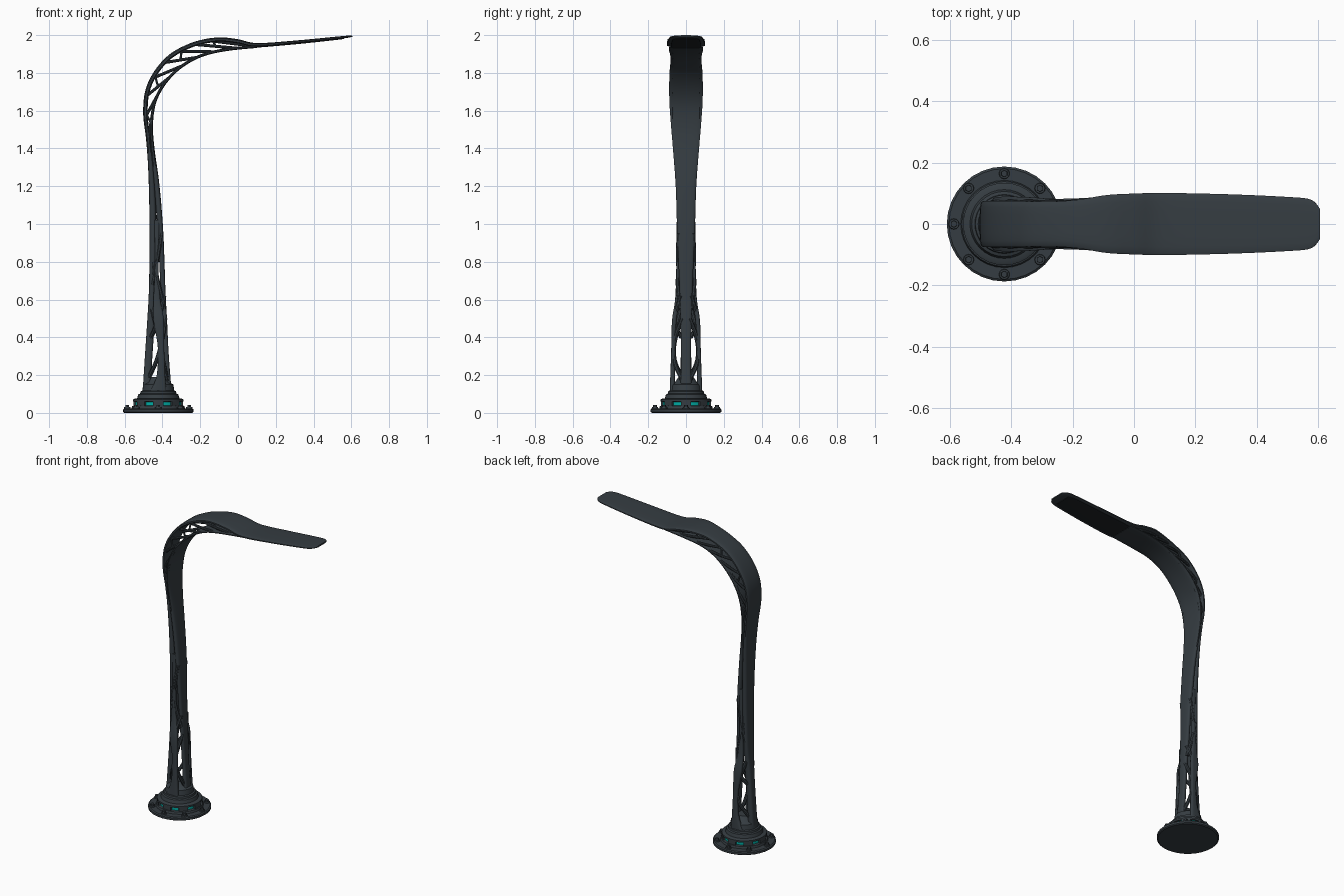
import bpy, bmesh, math
from mathutils import Vector

cube = bpy.data.objects.get("Cube")
if cube:
    bpy.data.objects.remove(cube)


def material(name, rgb):
    m = bpy.data.materials.new(name)
    m.use_nodes = True
    m.diffuse_color = (*rgb, 1)
    m.node_tree.nodes["Principled BSDF"].inputs["Base Color"].default_value = (*rgb, 1)
    return m


METAL = material("dark blue grey metal", (0.036, 0.046, 0.054))
BLACK = material("black panel", (0.014, 0.017, 0.02))
TEAL = material("teal light", (0.0, 0.4, 0.36))
CX = -0.422


def finish(obj, mat, angle=40):
    obj.data.materials.append(mat)
    bpy.ops.object.select_all(action='DESELECT')
    obj.select_set(True)
    bpy.context.view_layer.objects.active = obj
    bpy.ops.object.shade_smooth_by_angle(angle=math.radians(angle))
    return obj


def from_bmesh(name, bm, mat, angle=40):
    bmesh.ops.recalc_face_normals(bm, faces=bm.faces)
    mesh = bpy.data.meshes.new(name)
    bm.to_mesh(mesh)
    bm.free()
    obj = bpy.data.objects.new(name, mesh)
    bpy.context.collection.objects.link(obj)
    return finish(obj, mat, angle)


def at(rows, u):
    """Smooth interpolation through rows at parameter u."""
    i = min(int(u), len(rows) - 2)
    t = u - i
    a, b, c, d = (rows[max(0, min(len(rows) - 1, i + k))] for k in (-1, 0, 1, 2))
    return [0.5 * (2 * q + (r - p) * t + (2 * p - 5 * q + 4 * r - s) * t * t
                   + (3 * q - p - 3 * r + s) * t ** 3) for p, q, r, s in zip(a, b, c, d)]


def sweep(name, rows, mat=METAL, steps=5, sides=16):
    """Flat rounded bar along rows of x, y, z, half width, thickness."""
    n = (len(rows) - 1) * steps
    pts = [at(rows, k / steps) for k in range(n + 1)]
    bm = bmesh.new()
    rings = []
    for k, (x, y, z, w, th) in enumerate(pts):
        p, q = pts[max(0, k - 1)], pts[min(n, k + 1)]
        tan = Vector((q[0] - p[0], 0, q[2] - p[2])).normalized()
        nor = Vector((-tan.z, 0, tan.x))
        ring = []
        for j in range(sides):
            a = 2 * math.pi * (j + 0.5) / sides
            c, s = math.cos(a), math.sin(a)
            across = w * math.copysign(abs(c) ** 0.55, c)
            out = th / 2 * math.copysign(abs(s) ** 0.6, s)
            ring.append(bm.verts.new(Vector((x, y + across, z)) + nor * out))
        rings.append(ring)
    for r1, r2 in zip(rings, rings[1:]):
        for j in range(sides):
            m = (j + 1) % sides
            bm.faces.new((r1[j], r1[m], r2[m], r2[j]))
    bm.faces.new(rings[0])
    bm.faces.new(rings[-1])
    return from_bmesh(name, bm, mat, 50)


def lathe(name, profile, mat=METAL, sides=32):
    """Closed solid of revolution around the pole axis."""
    bm = bmesh.new()
    rings = [[bm.verts.new((CX + r * math.cos(2 * math.pi * j / sides),
                            r * math.sin(2 * math.pi * j / sides), z))
              for j in range(sides)] for r, z in profile]
    for r1, r2 in zip(rings, rings[1:]):
        for j in range(sides):
            m = (j + 1) % sides
            bm.faces.new((r1[j], r1[m], r2[m], r2[j]))
    bm.faces.new(rings[0])
    bm.faces.new(rings[-1])
    return from_bmesh(name, bm, mat, 30)


def tube(name, points, radius):
    """Smooth round strut through points."""
    cu = bpy.data.curves.new(name, 'CURVE')
    cu.dimensions = '3D'
    cu.bevel_depth, cu.bevel_resolution, cu.resolution_u = radius, 2, 5
    cu.use_fill_caps = True
    sp = cu.splines.new('BEZIER')
    sp.bezier_points.add(len(points) - 1)
    for bp, p in zip(sp.bezier_points, points):
        bp.co = p
        bp.handle_left_type = bp.handle_right_type = 'AUTO'
    obj = bpy.data.objects.new(name, cu)
    bpy.context.collection.objects.link(obj)
    bpy.ops.object.select_all(action='DESELECT')
    obj.select_set(True)
    bpy.context.view_layer.objects.active = obj
    bpy.ops.object.convert(target='MESH')
    return finish(bpy.context.view_layer.objects.active, METAL)


# Base flange, glowing ring and collar
lathe("base_flange", [(0.18, 0), (0.187, 0.005), (0.187, 0.018), (0.18, 0.023),
                      (0.142, 0.023), (0.138, 0.036), (0.125, 0.04)])
lathe("light_ring", [(0.124, 0.036), (0.124, 0.062)], TEAL)
lathe("collar", [(0.12, 0.058), (0.134, 0.06), (0.134, 0.071), (0.126, 0.075),
                 (0.112, 0.077), (0.106, 0.098), (0.096, 0.102), (0.094, 0.114),
                 (0.085, 0.118), (0.08, 0.15), (0.06, 0.16), (0.04, 0.19)])

# Blocks clipped over the ring, and bolts around the flange
for i in range(8):
    a = i * math.pi / 4
    bm = bmesh.new()
    bmesh.ops.create_cube(bm, size=1)
    for v in bm.verts:
        x, y, z = v.co.x * 0.02 + 0.122, v.co.y * 0.055, v.co.z * 0.03 + 0.047
        v.co = (CX + x * math.cos(a) - y * math.sin(a), x * math.sin(a) + y * math.cos(a), z)
    from_bmesh(f"ring_clip_{i + 1}", bm, METAL)
    for part, r, h, z in (("washer", 0.018, 0.008, 0.026), ("bolt", 0.012, 0.018, 0.033)):
        bm = bmesh.new()
        bmesh.ops.create_cone(bm, cap_ends=True, segments=6 if part == "bolt" else 12,
                              radius1=r, radius2=r * 0.9, depth=h)
        bmesh.ops.translate(bm, verts=bm.verts, vec=(
            CX + 0.164 * math.cos(a), 0.164 * math.sin(a), z))
        from_bmesh(f"{part}_{i + 1}", bm, METAL)

# Back skin running from the base over the bend into the lamp head
outer = [(-.485, 0, .10, .032, .042), (-.473, 0, .3, .028, .04), (-.46, 0, .5, .03, .04),
         (-.455, 0, .65, .04, .034), (-.45, 0, .9, .046, .036), (-.452, 0, 1.1, .05, .036),
         (-.461, 0, 1.3, .058, .03), (-.475, 0, 1.45, .066, .024), (-.49, 0, 1.58, .073, .024),
         (-.48, 0, 1.7, .076, .024), (-.435, 0, 1.8, .076, .024), (-.36, 0, 1.885, .075, .024),
         (-.27, 0, 1.937, .074, .024), (-.18, 0, 1.966, .08, .024), (-.09, 0, 1.976, .095, .024),
         (0, 0, 1.966, .1, .024), (.1, 0, 1.948, .102, .02), (.3, 0, 1.963, .098, .016),
         (.5, 0, 1.983, .089, .014), (.575, 0, 1.991, .08, .012), (.605, 0, 1.995, .05, .009)]
sweep("back_skin_and_lamp_head", outer)

# Front skin running under the bend
inner = [(-.365, 0, .1, .03, .03), (-.379, 0, .3, .026, .026), (-.389, 0, .5, .03, .026),
         (-.397, 0, .65, .034, .026), (-.41, 0, .95, .047, .03), (-.43, 0, 1.2, .055, .03),
         (-.452, 0, 1.4, .07, .02), (-.458, 0, 1.52, .08, .016), (-.445, 0, 1.63, .088, .016),
         (-.405, 0, 1.72, .09, .016), (-.34, 0, 1.8, .088, .016), (-.26, 0, 1.86, .083, .016),
         (-.17, 0, 1.9, .085, .016), (-.05, 0, 1.925, .092, .016), (.1, 0, 1.939, .088, .014)]
sweep("front_skin", inner)

# Dark lamp panel under the head
sweep("lamp_panel", [(.08, 0, 1.937, .06, .005), (.11, 0, 1.937, .08, .005),
                     (.3, 0, 1.9535, .079, .005), (.5, 0, 1.9745, .072, .005),
                     (.56, 0, 1.982, .055, .005)], BLACK)

for side, s in (("left", 1), ("right", -1)):
    # Side rails of the open lower shaft
    sweep(f"{side}_rail", [(-.422, s * .072, .10, .015, .09), (-.408, s * .071, .2, .012, .045),
                           (-.408, s * .067, .35, .011, .034), (-.42, s * .062, .49, .012, .055),
                           (-.43, s * .045, .61, .012, .035), (-.43, s * .042, .8, .009, .018),
                           (-.43, s * .04, 1.02, .009, .03)])
    # Branching struts of the lower shaft
    paths = [[(-.47, .02, .19), (-.43, .06, .28), (-.40, .055, .4), (-.385, .02, .5)],
             [(-.375, .02, .17), (-.395, .06, .27), (-.42, .062, .4), (-.455, .028, .55)],
             [(-.46, .025, .4), (-.43, .06, .47), (-.39, .028, .62)],
             [(-.39, .028, .55), (-.42, .044, .68), (-.45, .036, .8)],
             [(-.455, .034, .68), (-.43, .042, .8), (-.405, .04, .95)]]
    for i, path in enumerate(paths):
        tube(f"{side}_shaft_strut_{i + 1}", [(x, s * y, z) for x, y, z in path], 0.011)
    # Flowing lattice between the skins of the bend
    for i in range(8):
        u = 6.6 + i * 0.9
        a = Vector(at(outer, u + 0.4)[:3])
        b = Vector(at(inner, min(u + 1.3, 14))[:3])
        c = Vector(at(outer, u + 1.5)[:3])
        a.y, b.y, c.y = s * 0.055, s * 0.07, s * 0.06
        mid = a.lerp(b, 0.5)
        mid.y = s * 0.07
        tube(f"{side}_bend_strut_{i + 1}", [a, mid, b], 0.008)
        if i % 2 == 0:
            tube(f"{side}_bend_branch_{i + 1}", [mid, mid.lerp(c, 0.6), c], 0.006)
